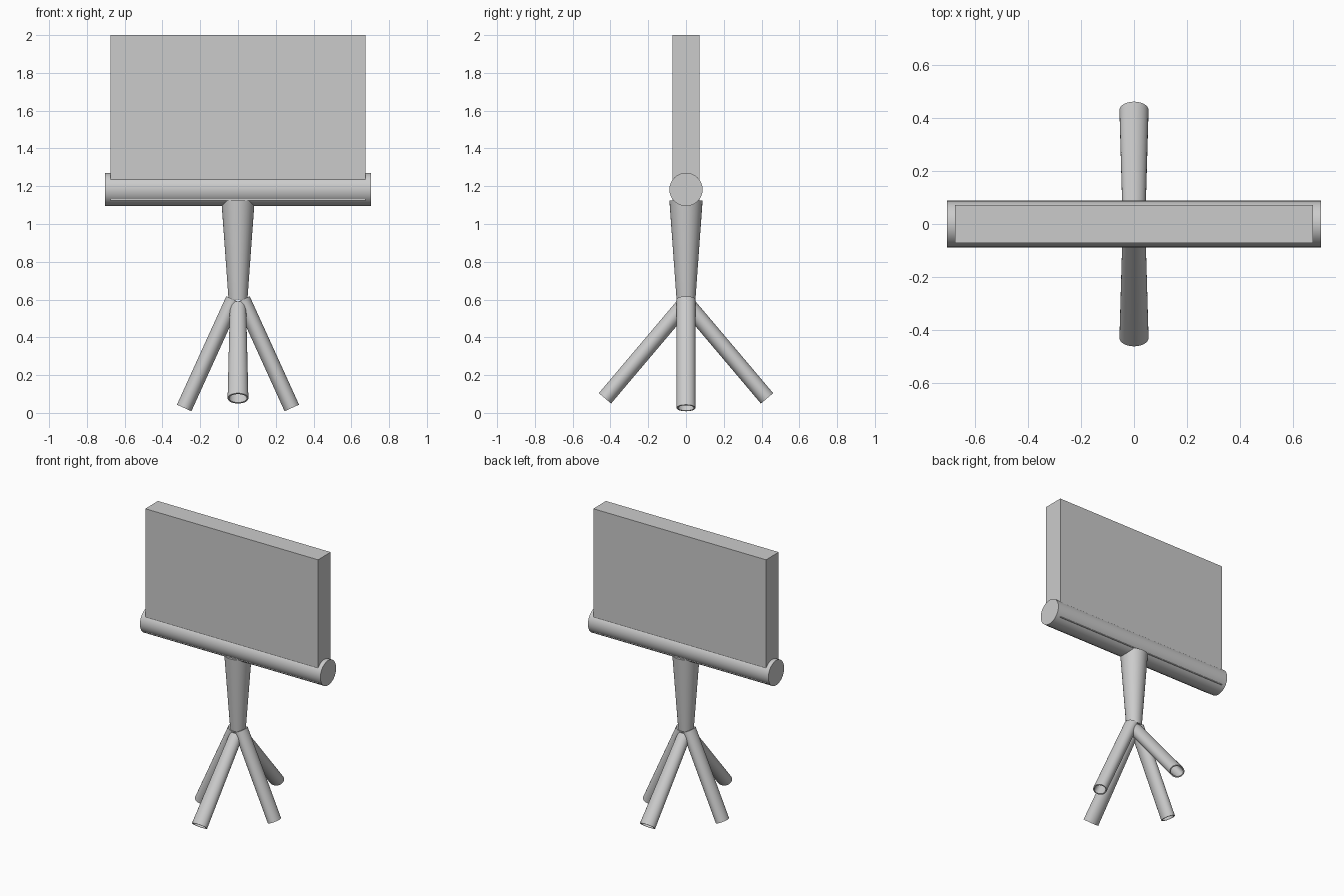
import bpy
import bmesh
from mathutils import Matrix, Vector

cube = bpy.data.objects.get("Cube")
if cube:
    bpy.data.objects.remove(cube, do_unlink=True)

# One plain grey for the whole stand
grey = bpy.data.materials.new("light grey")
grey.use_nodes = True
colour = (0.6, 0.6, 0.6, 1)
grey.diffuse_color = colour
grey.node_tree.nodes["Principled BSDF"].inputs["Base Color"].default_value = colour


def add_object(name, bm, smooth=True):
    mesh = bpy.data.meshes.new(name)
    bmesh.ops.recalc_face_normals(bm, faces=bm.faces)
    bm.to_mesh(mesh)
    bm.free()
    mesh.materials.append(grey)
    obj = bpy.data.objects.new(name, mesh)
    bpy.context.collection.objects.link(obj)
    if smooth:
        bpy.ops.object.select_all(action="DESELECT")
        obj.select_set(True)
        bpy.context.view_layer.objects.active = obj
        bpy.ops.object.shade_smooth_by_angle()
    return obj


def rod(name, start, end, r_start, r_end):
    """Solid round rod between two points."""
    start, end = Vector(start), Vector(end)
    axis = end - start
    bm = bmesh.new()
    bmesh.ops.create_cone(bm, cap_ends=True, segments=32, radius1=r_start,
                          radius2=r_end, depth=axis.length)
    turn = axis.to_track_quat("Z", "Y").to_matrix().to_4x4()
    bm.transform(Matrix.Translation((start + end) / 2) @ turn)
    return add_object(name, bm)


def leg(name, foot, top, side, thick, wide_foot, wide_top):
    """Oval leg, hollow at the foot; side is its sideways direction."""
    foot, top, side = Vector(foot), Vector(top), Vector(side)
    axis = top - foot
    length = axis.length
    up = axis.normalized()
    bm = bmesh.new()
    bmesh.ops.create_cone(bm, cap_ends=True, segments=32, radius1=1,
                          radius2=1, depth=length)
    for v in bm.verts:
        v.co.x *= thick
        v.co.y *= wide_foot if v.co.z < 0 else wide_top
    # Hollow out the foot
    cap = min(bm.faces, key=lambda f: f.calc_center_median().z)
    bmesh.ops.inset_region(bm, faces=[cap], thickness=0.008)
    hole = bmesh.ops.extrude_discrete_faces(bm, faces=[cap])["faces"][0]
    bmesh.ops.translate(bm, verts=hole.verts, vec=(0, 0, length * 0.6))
    turn = Matrix((side.cross(up), side, up)).transposed().to_4x4()
    bm.transform(Matrix.Translation((foot + top) / 2) @ turn)
    return add_object(name, bm)


# Board, sunk into the crossbar
bm = bmesh.new()
bmesh.ops.create_cube(bm, size=1)
bm.transform(Matrix.Translation((0, 0, 1.5625)) @ Matrix.Diagonal((1.35, 0.142, 0.875, 1)))
add_object("board", bm, smooth=False)

# Crossbar and tapered post
rod("crossbar", (-0.705, 0, 1.183), (0.705, 0, 1.183), 0.088, 0.088)
rod("post", (0, 0, 0.6), (0, 0, 1.125), 0.05, 0.088)

# Four splayed legs
for s, side_name, end_name in ((-1, "right", "front"), (1, "left", "back")):
    leg(side_name + "_leg", (s * 0.285, 0, 0.026), (s * 0.024, 0, 0.6),
        (0, 1, 0), 0.042, 0.05, 0.05)
    leg(end_name + "_leg", (0, s * 0.429, 0.077), (0, s * 0.018, 0.563),
        (1, 0, 0), 0.0425, 0.055, 0.043)
